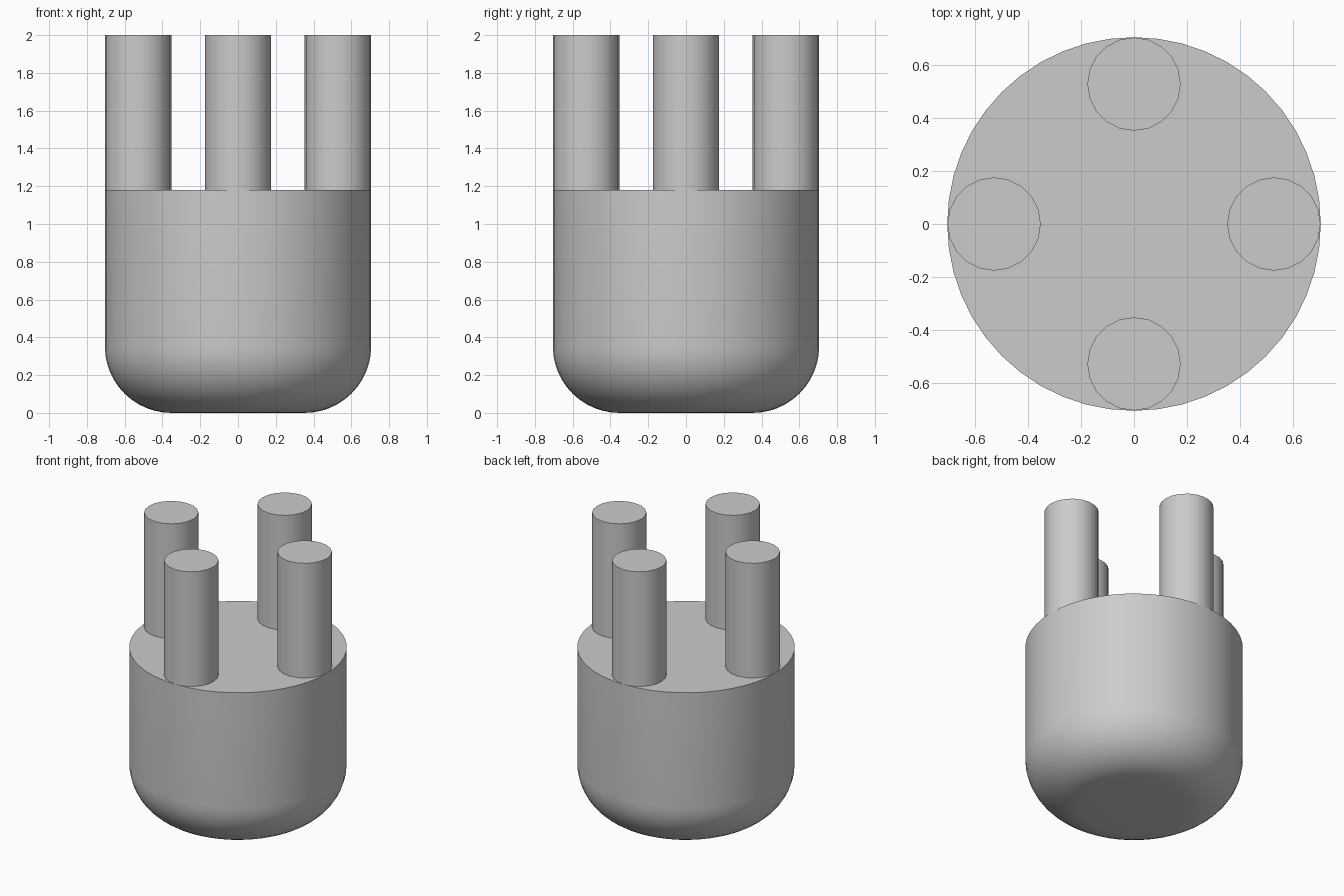
import bpy
import math

if "Cube" in bpy.data.objects:
    bpy.data.objects.remove(bpy.data.objects["Cube"], do_unlink=True)

# Single grey material
grey = bpy.data.materials.new("plain_grey")
grey.use_nodes = True
colour = (0.6, 0.6, 0.6, 1.0)
grey.diffuse_color = colour
grey.node_tree.nodes["Principled BSDF"].inputs["Base Color"].default_value = colour


def cylinder(name, radius, bottom, top, x, y, sides):
    bpy.ops.mesh.primitive_cylinder_add(
        vertices=sides, radius=radius, depth=top - bottom,
        location=(x, y, (bottom + top) / 2))
    obj = bpy.context.object
    obj.name = name
    obj.data.materials.append(grey)
    return obj


def smooth(obj):
    bpy.ops.object.select_all(action="DESELECT")
    obj.select_set(True)
    bpy.context.view_layer.objects.active = obj
    bpy.ops.object.shade_smooth_by_angle(angle=math.radians(35))


BODY_RADIUS, BODY_TOP = 0.705, 1.18
PIN_RADIUS, PIN_OFFSET = 0.176, 0.528

# Body: a cylinder whose bottom rim is rounded off
body = cylinder("body", BODY_RADIUS, 0, BODY_TOP, 0, 0, 48)
weights = body.data.attributes.new("bevel_weight_edge", "FLOAT", "EDGE")
for edge in body.data.edges:
    if all(body.data.vertices[v].co.z < 0 for v in edge.vertices):
        weights.data[edge.index].value = 1.0
bevel = body.modifiers.new("rounded_bottom", "BEVEL")
bevel.limit_method = "WEIGHT"
bevel.width = 0.352
bevel.segments = 12
bpy.ops.object.modifier_apply(modifier=bevel.name)
smooth(body)

# Four upright pins touching the rim
for i, side in enumerate(("left", "back", "right", "front")):
    angle = i * math.pi / 2
    pin = cylinder(side + "_pin", PIN_RADIUS, BODY_TOP, 2.0,
                   PIN_OFFSET * math.cos(angle), PIN_OFFSET * math.sin(angle), 20)
    smooth(pin)
